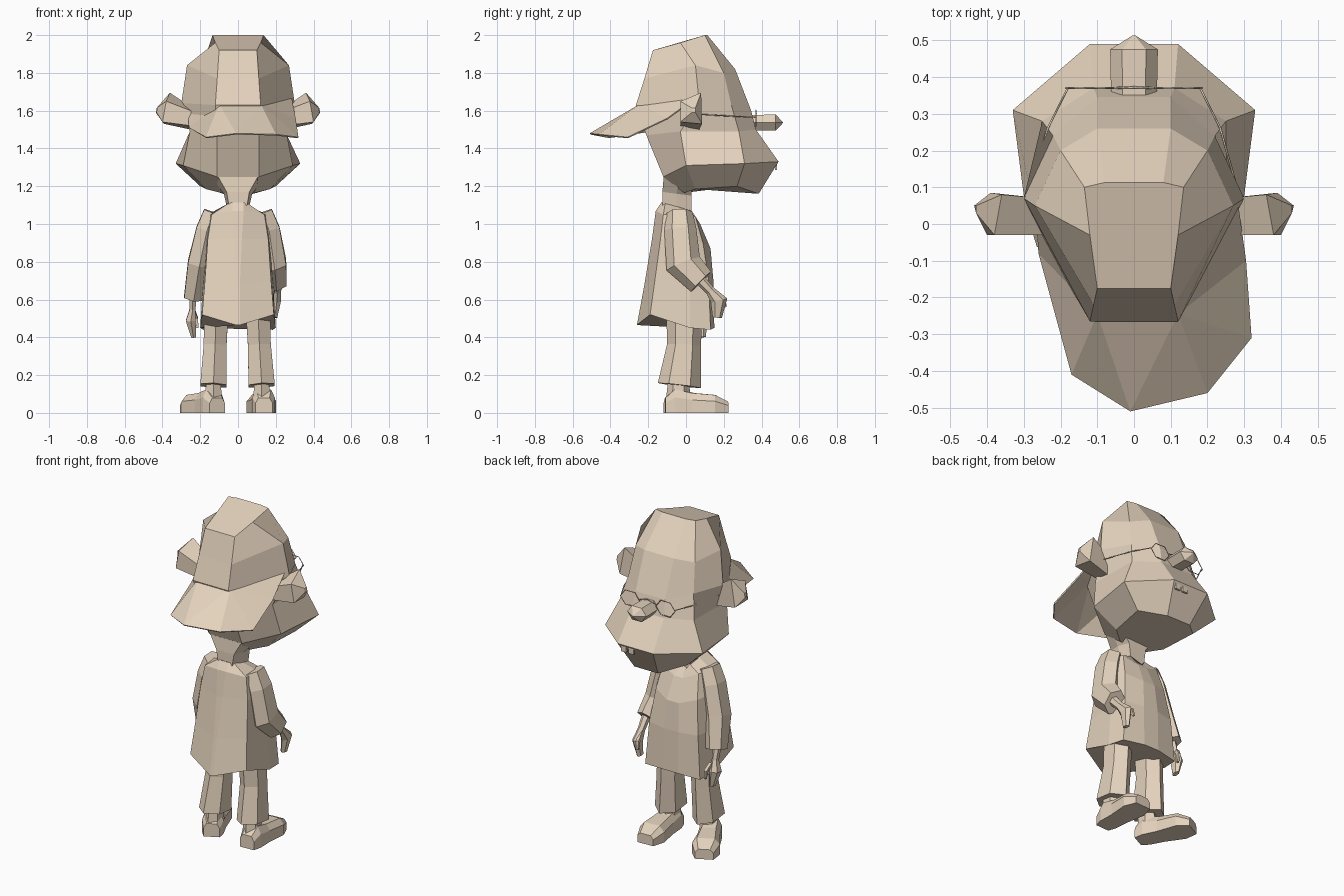
import bpy, bmesh, math
from mathutils import Vector, Matrix

tan = bpy.data.materials.new("tan")
tan.diffuse_color = (0.78, 0.65, 0.51, 1)


def link(name, data):
    data.materials.append(tan)
    ob = bpy.data.objects.new(name, data)
    bpy.context.collection.objects.link(ob)
    return ob


def mesh(name, verts, faces):
    me = bpy.data.meshes.new(name)
    me.from_pydata([tuple(v) for v in verts], [], faces)
    bm = bmesh.new()
    bm.from_mesh(me)
    bmesh.ops.recalc_face_normals(bm, faces=bm.faces)
    bm.to_mesh(me)
    bm.free()
    return link(name, me)


def loft(name, rings):
    """Skin a list of equal-length rings and cap both ends."""
    n = len(rings[0])
    verts = [v for r in rings for v in r]
    faces = [(i*n + j, i*n + (j+1) % n, (i+1)*n + (j+1) % n, (i+1)*n + j)
             for i in range(len(rings)-1) for j in range(n)]
    faces += [tuple(range(n)), tuple(range(len(verts)-n, len(verts)))]
    return mesh(name, verts, faces)


def sym(half):
    return half + [(-x, y, z) for x, y, z in reversed(half)]


def tube(name, pts, radii, sides=6):
    """Faceted limb along a path; radii are (across x, across depth)."""
    pts = [Vector(p) for p in pts]
    rings = []
    for i, p in enumerate(pts):
        d = (pts[min(i+1, len(pts)-1)] - pts[max(i-1, 0)]).normalized()
        u = (Vector((1, 0, 0)) - d * d.x).normalized()
        v = d.cross(u)
        rx, ry = radii[i]
        rings.append([p + u*rx*math.cos(a) + v*ry*math.sin(a) for a in
                      [2*math.pi*(k + 0.5)/sides for k in range(sides)]])
    return loft(name, rings)


def box(name, c, s):
    bm = bmesh.new()
    bmesh.ops.create_cube(bm, size=1, matrix=Matrix.Translation(c) @ Matrix.Diagonal((*s, 1)))
    me = bpy.data.meshes.new(name)
    bm.to_mesh(me)
    bm.free()
    link(name, me)


def wire(name, pts, cyclic=False):
    cu = bpy.data.curves.new(name, 'CURVE')
    cu.dimensions = '3D'
    cu.bevel_depth, cu.bevel_resolution = 0.003, 0
    sp = cu.splines.new('POLY')
    sp.points.add(len(pts) - 1)
    for q, p in zip(sp.points, pts):
        q.co = (*p, 1)
    sp.use_cyclic_u = cyclic
    link(name, cu)


# Head with jaw, cheeks, brow and cap crown (half rings, back to front)
loft("head", [sym(r) for r in [
    [(.09, -.01, 1.165), (.17, .05, 1.185), (.20, .27, 1.20), (.08, .385, 1.16)],
    [(.11, -.12, 1.25), (.29, .00, 1.31), (.33, .31, 1.32), (.12, .49, 1.33)],
    [(.11, -.21, 1.47), (.255, -.03, 1.49), (.25, .28, 1.49), (.11, .37, 1.50)],
    [(.12, -.265, 1.63), (.30, .07, 1.64), (.22, .24, 1.63), (.10, .345, 1.60)],
    [(.11, -.22, 1.77), (.27, .05, 1.84), (.20, .20, 1.80), (.10, .26, 1.82)],
    [(.10, -.175, 1.92), (.12, -.03, 1.96), (.135, .10, 2.0), (.08, .113, 2.0)],
]])

# Backward cap brim, slightly twisted, rooted inside the crown
brim = mesh("cap_brim", [
    (-.27, .08, 1.66), (-.10, -.245, 1.635), (.12, -.245, 1.635), (.28, .08, 1.69),
    (-.17, -.41, 1.46), (-.01, -.51, 1.48), (.20, -.46, 1.475), (.32, -.31, 1.46),
    (-.26, -.08, 1.51), (.305, -.10, 1.56)],
    [(0, 8, 1), (8, 4, 1), (1, 4, 5), (1, 5, 2), (2, 5, 6), (2, 6, 7), (2, 7, 9), (2, 9, 3)])
brim.modifiers.new("thickness", 'SOLIDIFY').thickness = 0.008

# Ears
for s, side in ((1, "right"), (-1, "left")):
    loft("ear_" + side, [[(s*x, y, z) for x, y, z in r] for r in [
        [(.25, -.03, 1.52), (.25, .07, 1.50), (.25, .07, 1.62), (.25, -.03, 1.60)],
        [(.40, -.03, 1.54), (.39, .085, 1.53), (.36, .08, 1.695), (.38, -.03, 1.65)],
        [(.43, .03, 1.59), (.435, .05, 1.59), (.43, .05, 1.615), (.43, .03, 1.615)]]])

# Nose: hexagonal prism with a pointed end
loft("nose", [[(r*math.cos(k*math.pi/3), y, 1.537 + .75*r*math.sin(k*math.pi/3))
               for k in range(6)] for y, r in ((.33, .062), (.475, .065), (.513, .004))])

# Teeth
for i, x in enumerate((.035, .085)):
    box("tooth_%d" % i, (x, .477, 1.31), (.035, .012, .05))

# Wire glasses, temples hugging the head
for s, side in ((1, "right"), (-1, "left")):
    wire("lens_rim_" + side, [(s*.12 + .065*math.cos(k*math.pi/3), .37,
                               1.56 + .05*math.sin(k*math.pi/3)) for k in range(6)], True)
    wire("temple_" + side, [(s*.18, .37, 1.565), (s*.235, .26, 1.57), (s*.285, .08, 1.58)])
wire("glasses_bridge", [(-.055, .37, 1.57), (0, .372, 1.585), (.055, .37, 1.57)])

# Neck, flaring into the back of the head
loft("neck", [sym(r) for r in [
    [(.105, -.118, 1.25), (.13, -.04, 1.23), (.09, .03, 1.19)],
    [(.06, -.125, 1.17), (.075, -.05, 1.16), (.06, .03, 1.15)],
    [(.045, -.125, 1.08), (.055, -.05, 1.07), (.045, .03, 1.04)]]])

# Long shirt with pointed back hem
loft("shirt", [sym(r) for r in [
    [(.01, -.26, .465), (.19, -.19, .52), (.20, .02, .45), (.185, .13, .44), (.05, .15, .45)],
    [(.01, -.22, .68), (.175, -.165, .70), (.185, .02, .70), (.165, .12, .70), (.05, .145, .70)],
    [(.02, -.18, .92), (.16, -.135, .92), (.18, .01, .92), (.14, .09, .90), (.04, .13, .87)],
    [(.03, -.16, 1.07), (.14, -.12, 1.05), (.16, -.02, 1.05), (.12, .05, 1.04), (.03, .075, 1.0)],
    [(.03, -.13, 1.115), (.05, -.11, 1.11), (.06, -.04, 1.09), (.05, .03, 1.07), (.02, .05, 1.03)],
]])

# Sleeves: one bent forward, one hanging
tube("sleeve_right", [(.13, -.035, 1.06), (.165, -.03, .97), (.195, -.015, .79), (.205, .08, .695)],
     [(.06, .07), (.065, .085), (.07, .095), (.06, .075)])
tube("sleeve_left", [(-.13, -.035, 1.06), (-.165, -.03, .97), (-.205, -.015, .79), (-.235, .04, .61)],
     [(.06, .07), (.065, .085), (.07, .09), (.058, .07)])

# Hands with thumbs
tube("hand_right", [(.215, .07, .71), (.21, .13, .645), (.205, .175, .595), (.195, .165, .505)],
     [(.025, .03), (.02, .025), (.025, .045), (.015, .025)])
tube("thumb_right", [(.20, .14, .64), (.185, .20, .60), (.18, .21, .56)],
     [(.012, .015), (.012, .015), (.008, .008)], 4)
tube("hand_left", [(-.24, .04, .63), (-.24, .06, .55), (-.25, .07, .49), (-.235, .08, .40)],
     [(.022, .025), (.018, .025), (.03, .045), (.014, .025)])
tube("thumb_left", [(-.235, .09, .54), (-.22, .12, .50), (-.215, .12, .45)],
     [(.012, .015), (.012, .015), (.008, .008)], 4)

# Legs, ankles and shoes; the left foot turns outward
for side, x, dx, turn in (("right", .105, .02, 3), ("left", -.115, -.015, 27)):
    tube("trouser_leg_" + side, [(x, -.01, .56), (x + dx*.4, -.01, .36), (x + dx, -.035, .145)],
         [(.075, .095), (.07, .09), (.08, .115)])
    tube("ankle_" + side, [(x + dx, -.04, .17), (x + dx, -.04, .08)], [(.045, .055), (.05, .065)])
    foot_x = x + dx + (-.03 if side == "left" else .007)
    rot = Matrix.Translation((foot_x, 0, 0)) @ Matrix.Rotation(math.radians(turn), 4, 'Z')
    loft("shoe_" + side, [[rot @ Vector(p) for p in
         [(w, y, 0), (w, y, h*.65), (w*.65, y, h), (-w*.65, y, h), (-w, y, h*.65), (-w, y, 0)]]
        for y, w, h in ((-.11, .045, .08), (-.06, .06, .125), (.03, .062, .105),
                        (.15, .078, .095), (.222, .052, .06))])
